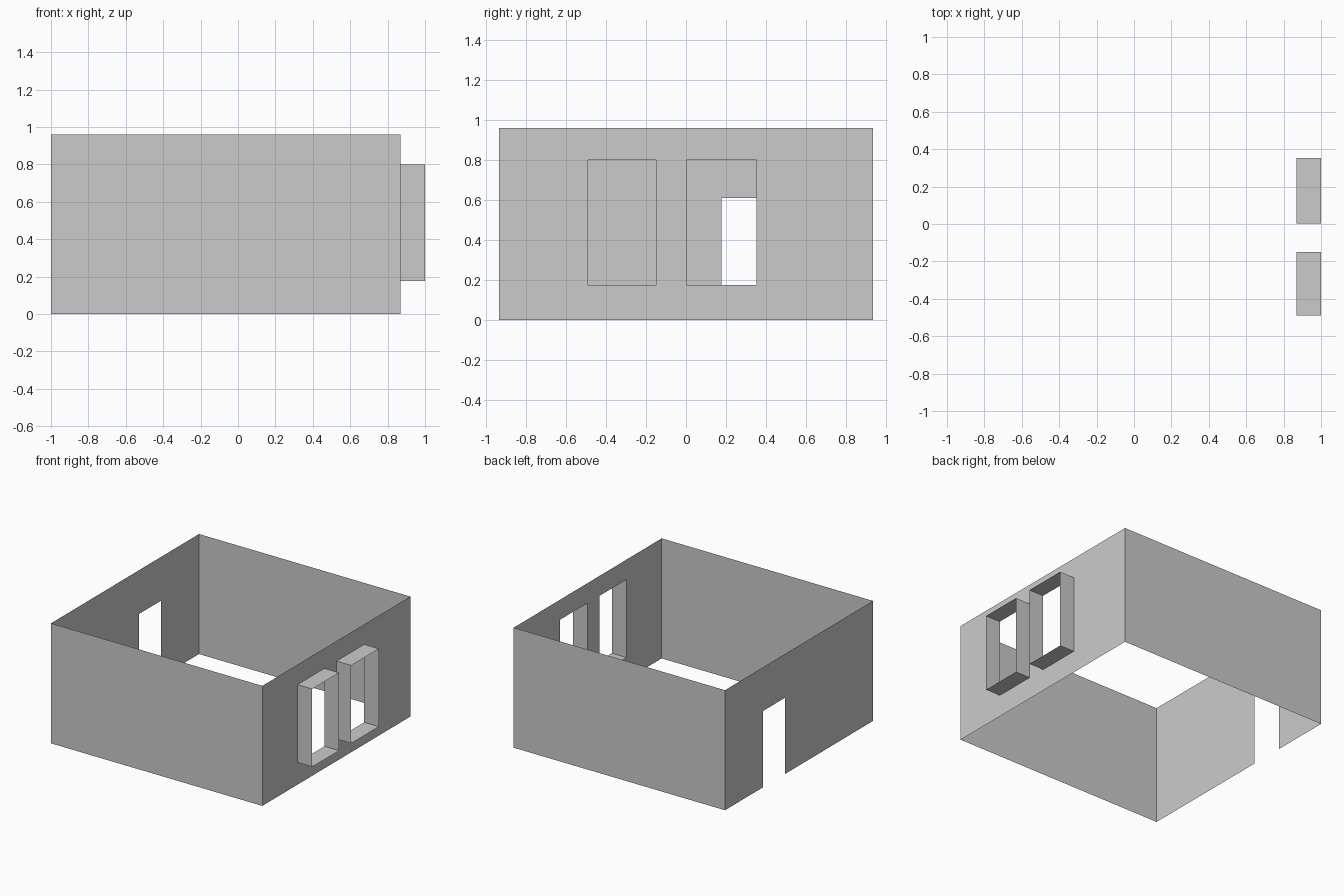
import bpy, bmesh

if "Cube" in bpy.data.objects:
    bpy.data.objects.remove(bpy.data.objects["Cube"])

X0, X1, Y, H = -1.0, 0.87, 0.935, 0.96
WINDOWS = [(-0.49, -0.15), (0.003, 0.352)]   # y ranges
SILL, HEAD = 0.177, 0.80
DOOR = (0.177, 0.455, 0.0, 0.61)             # y range, z range


def finish(name, bm):
    bmesh.ops.remove_doubles(bm, verts=bm.verts, dist=1e-5)
    mesh = bpy.data.meshes.new(name)
    bm.to_mesh(mesh)
    bm.free()
    obj = bpy.data.objects.new(name, mesh)
    bpy.context.collection.objects.link(obj)


def quad(bm, *pts):
    bm.faces.new([bm.verts.new(p) for p in pts])


def side_wall(name, x, holes, outward):
    """Thin wall in the YZ plane, split into a grid with the holes left out."""
    ys = sorted({-Y, Y, *(v for h in holes for v in h[:2])})
    zs = sorted({0.0, H, *(v for h in holes for v in h[2:])})
    bm = bmesh.new()
    for a, b in zip(ys, ys[1:]):
        for c, d in zip(zs, zs[1:]):
            my, mz = (a + b) / 2, (c + d) / 2
            if any(h[0] < my < h[1] and h[2] < mz < h[3] for h in holes):
                continue
            pts = [(x, a, c), (x, b, c), (x, b, d), (x, a, d)]
            quad(bm, *(pts if outward > 0 else pts[::-1]))
    # merge the grid cells into large flat panels
    bmesh.ops.remove_doubles(bm, verts=bm.verts, dist=1e-5)
    bmesh.ops.dissolve_limit(bm, angle_limit=0.01, verts=bm.verts, edges=bm.edges)
    bmesh.ops.triangulate(bm, faces=bm.faces)
    finish(name, bm)


# Plain front and back walls
for name, y, s in (("front_wall", -Y, 1), ("back_wall", Y, -1)):
    bm = bmesh.new()
    pts = [(X0, y, 0), (X1, y, 0), (X1, y, H), (X0, y, H)]
    quad(bm, *pts[::s])
    finish(name, bm)

# Left wall with doorway, right wall with two window openings
side_wall("left_wall", X0, [DOOR], -1)
side_wall("right_wall", X1, [(a, b, SILL, HEAD) for a, b in WINDOWS], 1)

# Open box surrounds standing out from the window openings
for i, (a, b) in enumerate(WINDOWS):
    bm = bmesh.new()
    ring = [(a, SILL), (b, SILL), (b, HEAD), (a, HEAD)]
    for p, q in zip(ring, ring[1:] + ring[:1]):
        quad(bm, (X1, *p), (X1, *q), (1.0, *q), (1.0, *p))
    bmesh.ops.remove_doubles(bm, verts=bm.verts, dist=1e-5)
    bmesh.ops.recalc_face_normals(bm, faces=bm.faces)
    finish(f"window_surround_{i + 1}", bm)
